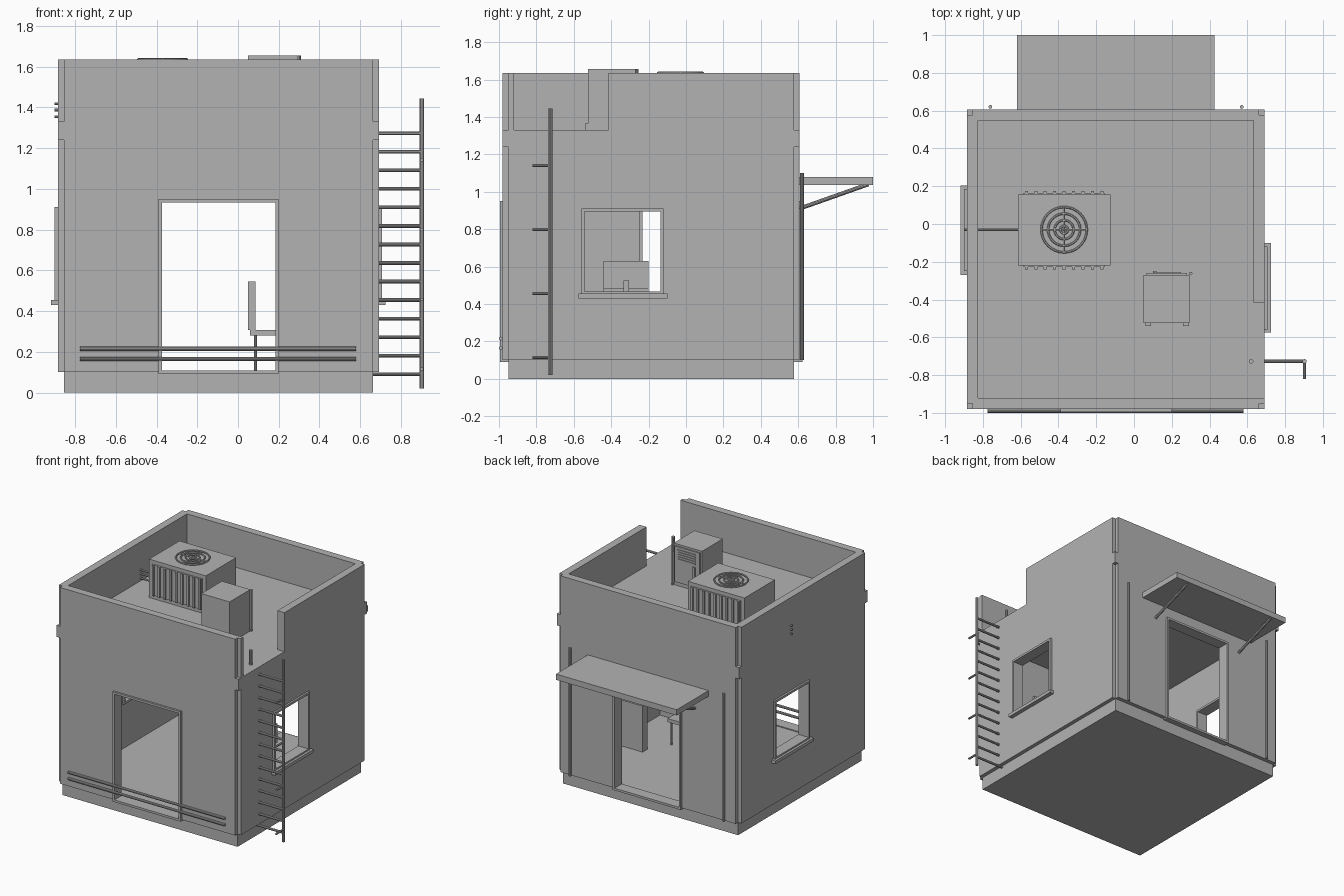
import bpy, bmesh, math
from mathutils import Vector

if "Cube" in bpy.data.objects:
    bpy.data.objects.remove(bpy.data.objects["Cube"])

grey = bpy.data.materials.new("plain_grey")
grey.use_nodes = True
grey.diffuse_color = (0.45, 0.45, 0.45, 1)
bsdf = next(n for n in grey.node_tree.nodes if n.type == 'BSDF_PRINCIPLED')
bsdf.inputs["Base Color"].default_value = (0.45, 0.45, 0.45, 1)


def finish(name, bm):
    bmesh.ops.recalc_face_normals(bm, faces=bm.faces)
    mesh = bpy.data.meshes.new(name)
    bm.to_mesh(mesh)
    bm.free()
    mesh.materials.append(grey)
    obj = bpy.data.objects.new(name, mesh)
    bpy.context.collection.objects.link(obj)
    return obj


def prism(name, outline, z0, z1):
    bm = bmesh.new()
    face = bm.faces.new([bm.verts.new((x, y, z0)) for x, y in outline])
    top = bmesh.ops.extrude_face_region(bm, geom=[face])["geom"]
    bmesh.ops.translate(bm, vec=(0, 0, z1 - z0),
                        verts=[v for v in top if isinstance(v, bmesh.types.BMVert)])
    return finish(name, bm)


def box(name, x, y, z):
    return prism(name, [(x[0], y[0]), (x[1], y[0]), (x[1], y[1]), (x[0], y[1])], *z)


def activate(obj):
    bpy.ops.object.select_all(action='DESELECT')
    obj.select_set(True)
    bpy.context.view_layer.objects.active = obj


def tube(name, a, b, r, sides=10):
    a, b = Vector(a), Vector(b)
    bm = bmesh.new()
    bmesh.ops.create_cone(bm, cap_ends=True, segments=sides, radius1=r, radius2=r,
                          depth=(b - a).length)
    turn = (b - a).to_track_quat('Z', 'Y').to_matrix()
    bmesh.ops.rotate(bm, matrix=turn, verts=bm.verts)
    bmesh.ops.translate(bm, vec=(a + b) / 2, verts=bm.verts)
    obj = finish(name, bm)
    activate(obj)
    bpy.ops.object.shade_smooth_by_angle()
    return obj


def cut(obj, *cutters):
    activate(obj)
    for c in cutters:
        c.hide_render = True
        mod = obj.modifiers.new("cut", 'BOOLEAN')
        mod.operation, mod.solver, mod.object = 'DIFFERENCE', 'EXACT', c
        bpy.ops.object.modifier_apply(modifier=mod.name)
        bpy.data.objects.remove(c)


# Shared footprint
X0, X1, Y0, Y1 = -0.885, 0.692, -0.98, 0.607
WALL, NOTCH = 0.06, 0.03
ROOF = 1.33
inner_x, inner_y = (X0 + WALL, X1 - WALL), (Y0 + WALL, Y1 - WALL)
notched = []
for sx, sy in ((0, 0), (1, 0), (1, 1), (0, 1)):
    x, y = (X0, X1)[sx], (Y0, Y1)[sy]
    xi, yi = x + NOTCH * (1 - 2 * sx), y + NOTCH * (1 - 2 * sy)
    corner = [(x, yi), (xi, yi), (xi, y)]
    notched += corner if sx == sy else corner[::-1]

# Base, walls with notched corners, roof slab and parapet
box("base", (X0 + NOTCH, X1 - NOTCH), (Y0 + NOTCH, Y1 - NOTCH), (0, 0.1))
walls = prism("walls", notched, 0.1, 1.24)
DOOR = (-0.39, 0.20, 0.09, 0.95)
RIGHT_WINDOW = (-0.56, -0.12, 0.45, 0.91)
LEFT_WINDOW = (-0.25, 0.185, 0.45, 0.91)
cut(walls,
    box("room_cutter", inner_x, inner_y, (0, 2)),
    box("door_cutter", DOOR[:2], (-2, 2), (0, DOOR[3])),
    box("right_window_cutter", (0.3, 1), RIGHT_WINDOW[:2], RIGHT_WINDOW[2:]),
    box("left_window_cutter", (-1, -0.3), LEFT_WINDOW[:2], LEFT_WINDOW[2:]))
box("roof_slab", (X0, X1), (Y0, Y1), (1.24, ROOF))
parapet = prism("parapet", notched, ROOF, 1.635)
cut(parapet, box("roof_cutter", inner_x, inner_y, (1, 2)),
    box("access_cutter", (0.5, 1), (inner_y[0], -0.415), (1, 2)))


# Door and window frames, standing proud on both wall faces
def frame(name, side, across, depth):
    u0, u1, z0, z1 = side
    t = 0.017
    parts = (((u0, u0 + t), (z0, z1)), ((u1 - t, u1), (z0, z1)),
             ((u0 + t, u1 - t), (z1 - t, z1)), ((u0 + t, u1 - t), (z0, z0 + t)))
    for u, z in parts:
        box(name, *((u, depth) if across else (depth, u)), z)


OUT = 0.015
frame("front_door_frame", DOOR, True, (Y0 - OUT, inner_y[0] + OUT))
frame("back_door_frame", DOOR, True, (inner_y[1] - OUT, Y1 + OUT))
frame("right_window_frame", RIGHT_WINDOW, False, (inner_x[1] - OUT, X1 + OUT))
frame("left_window_frame", LEFT_WINDOW, False, (X0 - OUT, inner_x[0] + OUT))
box("right_window_sill", (X1, X1 + 0.033), (-0.575, -0.10), (0.43, 0.455))
box("left_window_sill", (X0 - 0.033, X0), (-0.27, 0.205), (0.43, 0.455))

# Back canopy with struts, and wall pipes
box("canopy", (-0.62, 0.425), (Y1, 1.0), (1.035, 1.08))
for x in (0.30, -0.50):
    tube("canopy_strut", (x, Y1, 0.91), (x, 0.975, 1.04), 0.011)
for x in (-0.76, 0.57):
    tube("wall_pipe", (x, 0.62, 0.1), (x, 0.62, 1.1), 0.01)

# Front horizontal pipes
for z in (0.165, 0.215):
    tube("front_pipe", (-0.775, -0.99, z), (0.58, -0.99, z), 0.01)

# Ladder on the side
for x in (0.62, 0.903):
    tube("ladder_rail", (x, -0.727, 0.02), (x, -0.727, 1.445), 0.012)
    for i in range(4):
        z = 0.115 + i * 0.342
        tube("ladder_bracket", (x, -0.727, z), (x, -0.82, z), 0.008)
for i in range(14):
    z = 0.09 + i * 0.091
    tube("ladder_rung", (0.62, -0.727, z), (0.903, -0.727, z), 0.009)

# Large cooling unit with slats, fan grille and pipes
box("cooling_unit", (-0.615, -0.125), (-0.22, 0.155), (ROOF, 1.63))
for y, out in ((-0.22, -1), (0.155, 1)):
    box("slat_panel", (-0.585, -0.155), sorted((y, y + out * 0.008)), (1.36, 1.60))
    for i in range(9):
        x = -0.57 + i * 0.05
        box("slat", (x - 0.008, x + 0.008), sorted((y, y + out * 0.02)), (1.36, 1.60))
FAN = (-0.37, -0.03)
for r in (0.12, 0.085, 0.05, 0.02):
    bpy.ops.mesh.primitive_torus_add(location=(*FAN, 1.636), major_radius=r, minor_radius=0.006,
                                     major_segments=32, minor_segments=6)
    ring = bpy.context.object
    ring.name = "fan_ring"
    ring.data.materials.append(grey)
    bpy.ops.object.shade_smooth_by_angle()
for a in (0, math.pi / 2):
    d = Vector((math.cos(a), math.sin(a), 0)) * 0.12
    c = Vector((*FAN, 1.636))
    tube("fan_spoke", c - d, c + d, 0.006, 6)
for z in (1.354, 1.387, 1.418):
    tube("coolant_pipe", (-0.90, -0.03, z), (-0.6, -0.03, z), 0.007)

# Small control cabinet
box("cabinet", (0.05, 0.295), (-0.525, -0.27), (ROOF, 1.655))
box("cabinet_door", (0.065, 0.28), (-0.27, -0.26), (1.36, 1.64))
box("cabinet_handle", (0.10, 0.12), (-0.26, -0.25), (1.43, 1.52))
for i in range(5):
    z = 1.54 + i * 0.018
    box("cabinet_vent", (0.10, 0.25), (-0.26, -0.254), (z, z + 0.008))
for x in (0.06, 0.26):
    box("cabinet_foot", (x, x + 0.03), (-0.54, -0.525), (ROOF, 1.365))
tube("cabinet_conduit", (0.30, -0.262, ROOF), (0.30, -0.262, 1.655), 0.009)

# Desk with screen
box("desk_top", (0.375, inner_x[1]), (-0.64, 0.0), (0.43, 0.46))
for y in (-0.64, -0.06):
    box("desk_side", (0.375, inner_x[1]), (y, y + 0.06), (0.1, 0.43))
box("screen", (0.46, 0.48), (-0.44, -0.20), (0.48, 0.63))
box("screen_stand", (0.48, 0.495), (-0.335, -0.305), (0.46, 0.525))
box("screen_foot", (0.45, 0.53), (-0.37, -0.27), (0.46, 0.467))

# Chair
box("chair_seat", (0.06, 0.30), (-0.44, -0.20), (0.28, 0.307))
box("chair_back", (0.05, 0.085), (-0.44, -0.20), (0.307, 0.545))
for x in (0.085, 0.28):
    for y in (-0.42, -0.22):
        tube("chair_leg", (x, y, 0.1), (x, y, 0.28), 0.008)
